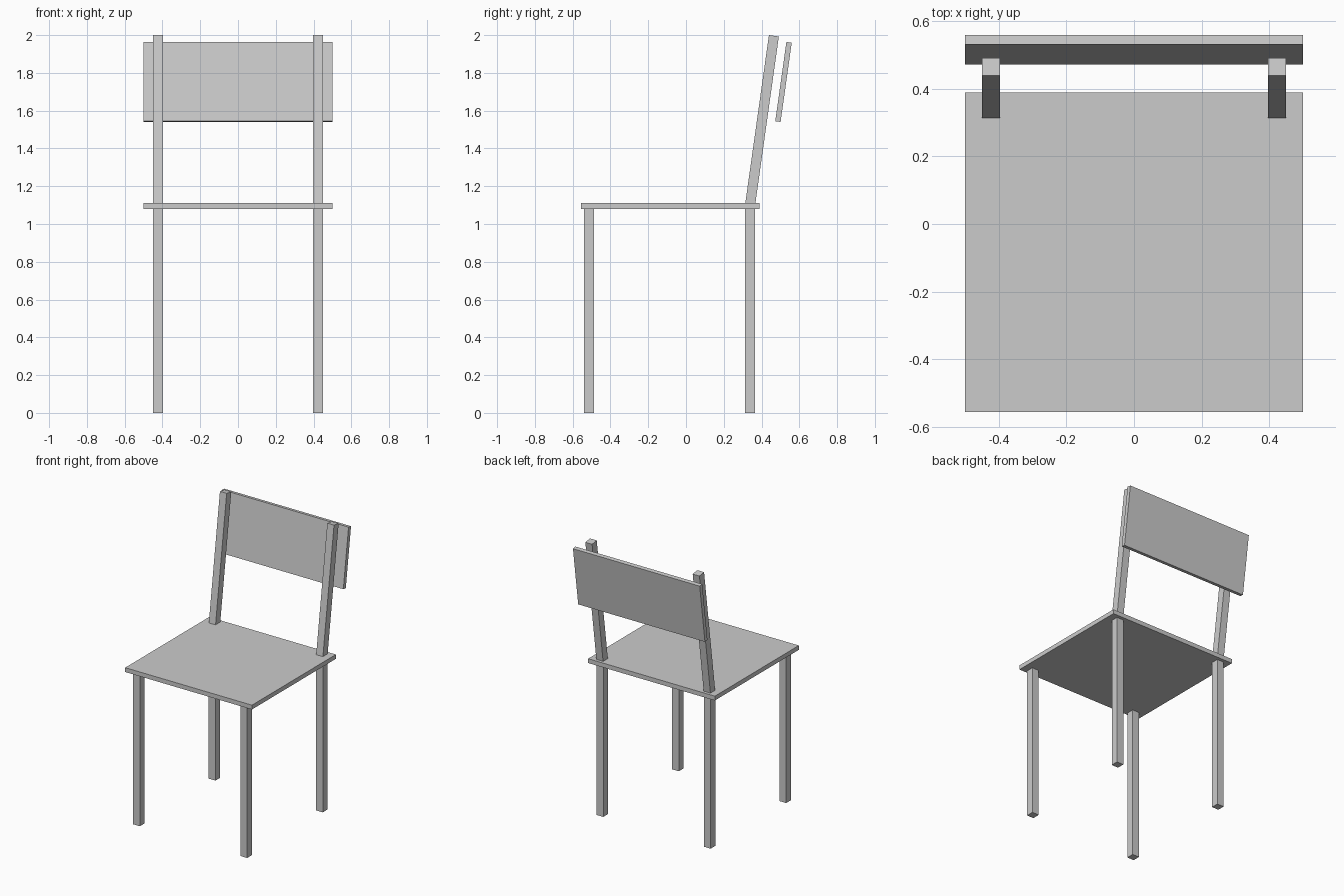
import bpy
from math import radians, sin, cos

if "Cube" in bpy.data.objects:
    bpy.data.objects.remove(bpy.data.objects["Cube"])

TILT = radians(8)


def box(name, size, location, tilt=0.0):
    bpy.ops.mesh.primitive_cube_add(size=1, location=location, rotation=(-tilt, 0, 0))
    ob = bpy.context.object
    ob.name = name
    ob.scale = size
    return ob


def leaning_box(name, x, width, depth, length, y, z):
    # (y, z) is the lower front edge of a box leaning backwards
    cy = y + depth / 2 * cos(TILT) + length / 2 * sin(TILT)
    cz = z - depth / 2 * sin(TILT) + length / 2 * cos(TILT)
    return box(name, (width, depth, length), (x, cy, cz), TILT)


# Seat board
box("seat", (1.0, 0.946, 0.031), (0, -0.084, 1.0945))

# Legs and leaning back posts on both sides
for side, sx in (("left", -1), ("right", 1)):
    x = sx * 0.4235
    box(f"front_leg_{side}", (0.053, 0.053, 1.079), (x, -0.513, 0.5395))
    box(f"back_leg_{side}", (0.053, 0.053, 1.079), (x, 0.339, 0.5395))
    leaning_box(f"back_post_{side}", x, 0.053, 0.053, 0.9 / cos(TILT), 0.3125, 1.10)

# Backrest panel behind the posts
leaning_box("backrest", 0, 1.0, 0.0285, 0.424, 0.4725, 1.544)
